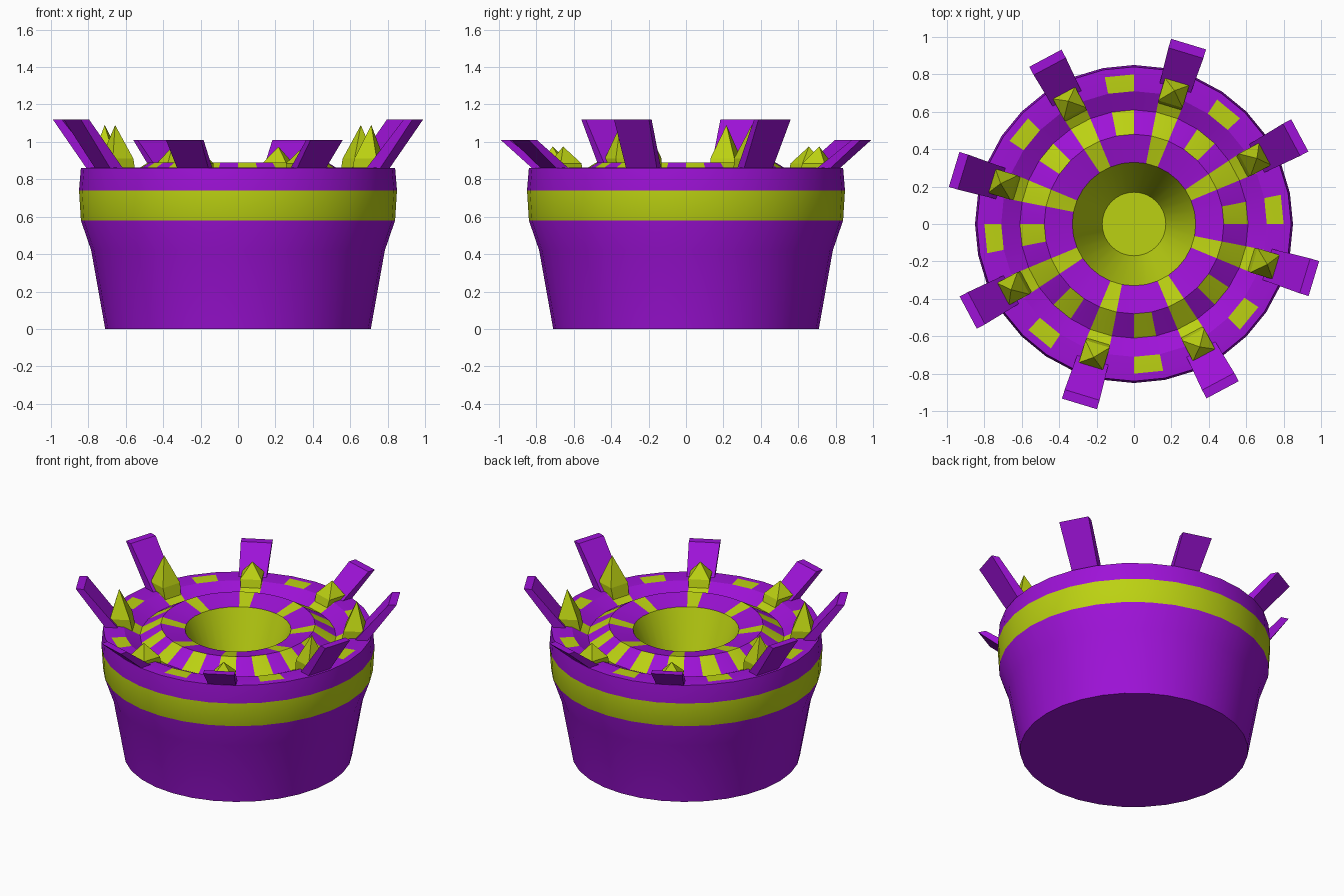
import bpy, bmesh
from math import sin, cos, radians, pi

if "Cube" in bpy.data.objects:
    bpy.data.objects.remove(bpy.data.objects["Cube"])


def material(name, rgb):
    m = bpy.data.materials.new(name)
    m.diffuse_color = (*rgb, 1)
    m.use_nodes = True
    m.node_tree.nodes["Principled BSDF"].inputs["Base Color"].default_value = m.diffuse_color
    return m


PURPLE = material("purple", (0.34, 0.006, 0.68))
LIME = material("lime", (0.50, 0.64, 0.006))
N = 32  # sides of the round body


def new_object(name, verts, faces, mats, smooth=False):
    mesh = bpy.data.meshes.new(name)
    mesh.from_pydata(verts, [], faces)
    for m in mats:
        mesh.materials.append(m)
    bm = bmesh.new()
    bm.from_mesh(mesh)
    bmesh.ops.recalc_face_normals(bm, faces=bm.faces)
    bm.to_mesh(mesh)
    bm.free()
    ob = bpy.data.objects.new(name, mesh)
    bpy.context.collection.objects.link(ob)
    if smooth:
        bpy.ops.object.select_all(action='DESELECT')
        ob.select_set(True)
        bpy.context.view_layer.objects.active = ob
        bpy.ops.object.shade_smooth_by_angle(angle=radians(25))
    return ob


# Body: lathed tub with a ridged, grooved top and a funnel in the middle
profile = [(0.71, 0), (0.785, 0.42), (0.84, 0.58), (0.85, 0.74), (0.84, 0.86),
           (0.80, 0.862), (0.71, 0.86), (0.61, 0.81), (0.48, 0.89),
           (0.33, 0.855), (0.17, 0.45)]
verts = [(r * cos(2 * pi * i / N), r * sin(2 * pi * i / N), z)
         for r, z in profile for i in range(N)]
faces, lime = [], []
for k in range(len(profile) - 1):
    for i in range(N):
        j = (i + 1) % N
        faces.append((k * N + i, k * N + j, (k + 1) * N + j, (k + 1) * N + i))
        band = k == 2 or k == 9                      # side band, funnel wall
        patch = k in (5, 7) and i % 4 == 0           # square patches
        spoke = k in (6, 7, 8) and i % 4 == 2        # radial spokes
        lime.append(band or patch or spoke)
last = (len(profile) - 1) * N
faces += [tuple(range(N)), tuple(range(last, last + N))]
lime += [False, True]
body = new_object("body", verts, faces, [PURPLE, LIME])
for p, g in zip(body.data.polygons, lime):
    p.material_index = int(g)
bpy.context.view_layer.objects.active = body
body.select_set(True)
bpy.ops.object.shade_smooth_by_angle(angle=radians(25))


def loft(name, sections, angle, mat, apex=None):
    """Stack of rectangles (r_in, r_out, width, z) turned to an angle, optional apex."""
    pts = []
    for r0, r1, w, z in sections:
        pts += [(r0, -w / 2, z), (r1, -w / 2, z), (r1, w / 2, z), (r0, w / 2, z)]
    fs = [(0, 1, 2, 3)]
    top = 4 * (len(sections) - 1)
    for s in range(0, top, 4):
        fs += [(s + i, s + (i + 1) % 4, s + 4 + (i + 1) % 4, s + 4 + i) for i in range(4)]
    if apex:
        pts.append((apex[0], 0, apex[1]))
        fs += [(top + i, top + (i + 1) % 4, top + 4) for i in range(4)]
    else:
        fs.append((top, top + 1, top + 2, top + 3))
    c, s = cos(angle), sin(angle)
    new_object(name, [(x * c - y * s, x * s + y * c, z) for x, y, z in pts], fs, [mat])


# Prongs leaning outwards and spikes in front of them; taller at the sides
for n in range(8):
    a = 2 * pi * (4 * n + 2.5) / N
    tall = abs(cos(a)) > abs(sin(a))
    loft(f"prong_{n + 1}", [(0.72, 0.80, 0.17, 0.83), (0.955, 1.005, 0.195, 1.12 if tall else 1.01)],
         a, PURPLE)
    loft(f"spike_{n + 1}", [(0.65, 0.75, 0.12, 0.81), (0.67, 0.795, 0.135, 0.91 if tall else 0.885)],
         a, LIME, apex=(0.745, 1.09 if tall else 0.975))
